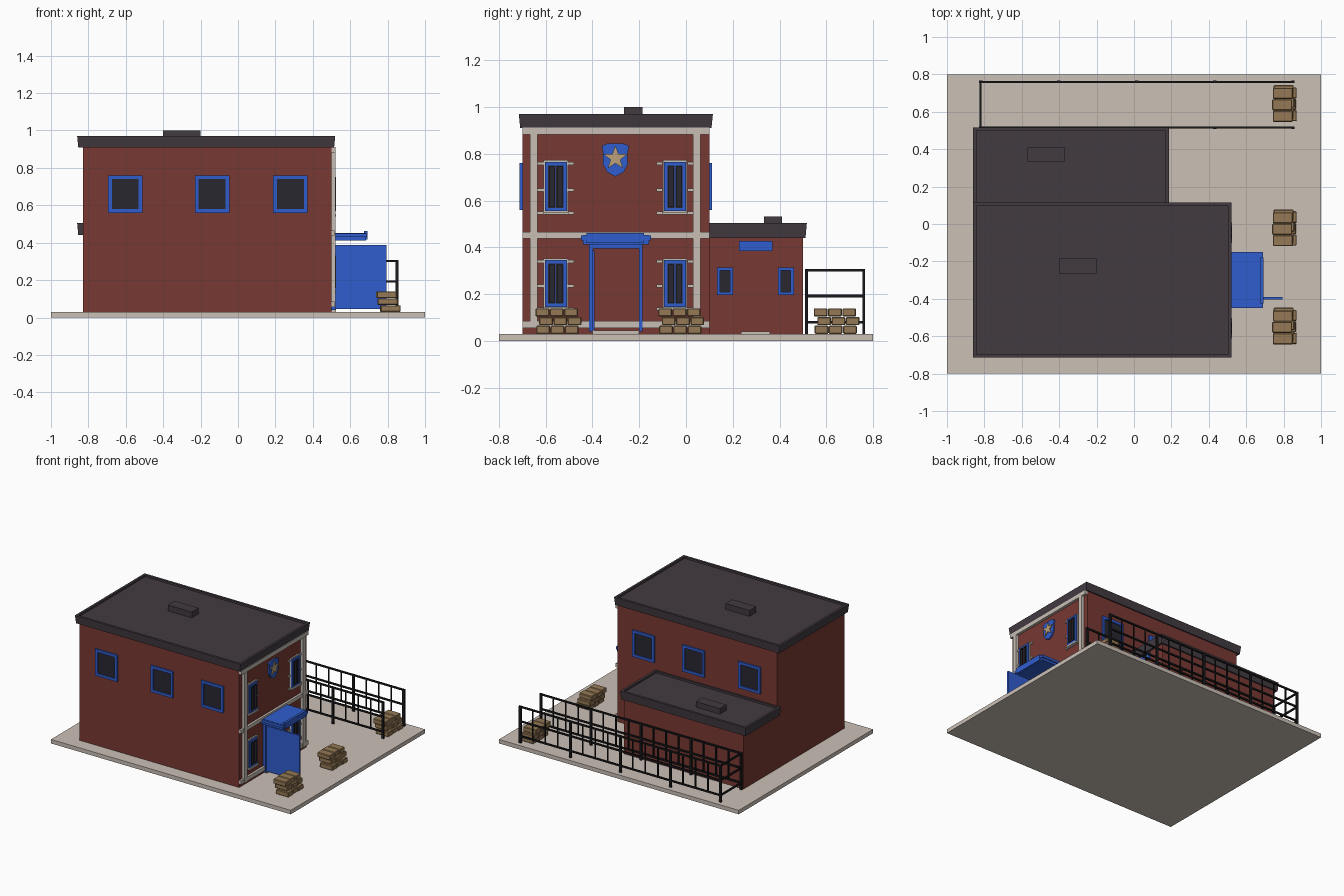
import bpy, bmesh, math
from mathutils import Matrix, Vector

if "Cube" in bpy.data.objects:
    bpy.data.objects.remove(bpy.data.objects["Cube"])


def material(name, rgb):
    m = bpy.data.materials.new(name)
    m.diffuse_color = (*rgb, 1)
    m.use_nodes = True
    m.node_tree.nodes["Principled BSDF"].inputs["Base Color"].default_value = m.diffuse_color
    return m


BRICK = material("brick", (0.19, 0.04, 0.032))
BLUE = material("blue", (0.03, 0.11, 0.62))
SLATE = material("slate", (0.055, 0.043, 0.053))
CREAM = material("cream", (0.58, 0.52, 0.46))
PAVING = material("paving", (0.60, 0.53, 0.47))
DARK = material("dark_glass", (0.022, 0.02, 0.03))
IRON = material("iron", (0.01, 0.01, 0.012))
SACK = material("sack", (0.30, 0.19, 0.09))
GOLD = material("gold", (0.50, 0.36, 0.20))


def finish(name, bm, mat):
    bmesh.ops.recalc_face_normals(bm, faces=bm.faces)
    me = bpy.data.meshes.new(name)
    bm.to_mesh(me)
    bm.free()
    me.materials.append(mat)
    ob = bpy.data.objects.new(name, me)
    bpy.context.collection.objects.link(ob)
    return ob


def boxes(name, mat, *spans):
    """One object from boxes given as (x0, x1, y0, y1, z0, z1)."""
    bm = bmesh.new()
    for x0, x1, y0, y1, z0, z1 in spans:
        c = Vector((x0 + x1, y0 + y1, z0 + z1)) / 2
        mtx = Matrix.Translation(c) @ Matrix.Diagonal((x1 - x0, y1 - y0, z1 - z0, 1))
        bmesh.ops.create_cube(bm, size=1, matrix=mtx)
    return finish(name, bm, mat)


def on_wall(axis, at, out, u0, u1, z0, z1, d0, d1):
    """Box lying on a wall: u along the wall, d outwards from it."""
    a, b = sorted((at + out * d0, at + out * d1))
    return (a, b, u0, u1, z0, z1) if axis == "x" else (u0, u1, a, b, z0, z1)


def ring(axis, at, out, u0, u1, z0, z1, t, d):
    return [on_wall(axis, at, out, *s, 0, d) for s in (
        (u0, u0 + t, z0, z1), (u1 - t, u1, z0, z1),
        (u0 + t, u1 - t, z0, z0 + t), (u0 + t, u1 - t, z1 - t, z1))]


def window(name, axis, at, out, u0, u1, z0, z1, t=0.02, d=0.012):
    boxes(name + "_frame", BLUE, *ring(axis, at, out, u0, u1, z0, z1, t, d))
    boxes(name + "_glass", DARK,
          on_wall(axis, at, out, u0 + t, u1 - t, z0 + t, z1 - t, 0, 0.004))


def roof(name, x0, x1, y0, y1, z0, z1):
    """Slightly flared slab with a sunken deck."""
    bm = bmesh.new()
    mtx = Matrix.Translation(((x0 + x1) / 2, (y0 + y1) / 2, (z0 + z1) / 2)) \
        @ Matrix.Diagonal((x1 - x0, y1 - y0, z1 - z0, 1))
    bmesh.ops.create_cube(bm, size=1, matrix=mtx)
    for v in bm.verts:
        if v.co.z < (z0 + z1) / 2:
            v.co.x += 0.006 if v.co.x < (x0 + x1) / 2 else -0.006
            v.co.y += 0.006 if v.co.y < (y0 + y1) / 2 else -0.006
    bm.normal_update()
    top = [f for f in bm.faces if f.normal.z > 0.9]
    bmesh.ops.inset_region(bm, faces=top, thickness=0.025)
    bmesh.ops.inset_region(bm, faces=top, thickness=0.0005, depth=-0.014)
    return finish(name, bm, SLATE)


def plate(name, mat, outline, x0, x1):
    """Extrude a (y, z) outline along x."""
    bm = bmesh.new()
    f = bm.faces.new([bm.verts.new((x0, y, z)) for y, z in outline])
    ext = bmesh.ops.extrude_face_region(bm, geom=[f])["geom"]
    bmesh.ops.translate(bm, vec=(x1 - x0, 0, 0),
                        verts=[v for v in ext if isinstance(v, bmesh.types.BMVert)])
    return finish(name, bm, mat)


# Ground slab and building masses
WX, AX = 0.50, 0.165
boxes("ground_slab", PAVING, (-1, 1, -0.8, 0.8, 0, 0.03))
boxes("main_walls", BRICK, (-0.83, WX, -0.70, 0.10, 0.03, 0.915))
boxes("annex_walls", BRICK, (-0.83, AX, 0.10, 0.50, 0.03, 0.445))
roof("main_roof", -0.86, 0.52, -0.715, 0.115, 0.91, 0.97)
roof("annex_roof", -0.86, 0.187, 0.095, 0.517, 0.44, 0.505)
boxes("main_roof_vent", SLATE, (-0.40, -0.20, -0.265, -0.185, 0.95, 1.0))
boxes("annex_roof_vent", SLATE, (-0.57, -0.37, 0.333, 0.41, 0.485, 0.533))

# Cream facade trim
boxes("facade_pilasters", CREAM,
      *[(WX, 0.522, y - 0.016, y + 0.016, 0.055, 0.885) for y in (-0.651, 0.047)])
boxes("facade_bands", CREAM,
      (WX, 0.517, -0.70, 0.10, 0.055, 0.085),
      (WX, 0.517, -0.70, 0.10, 0.438, 0.466),
      (WX, 0.520, -0.70, 0.10, 0.883, 0.912))

# Facade windows with surround, sill and two sashes
for level, z0, z1 in (("lower", 0.145, 0.345), ("upper", 0.555, 0.765)):
    for side, y in (("left", -0.557), ("right", -0.047)):
        n = f"{level}_{side}_window"
        boxes(n + "_surround", CREAM,
              *ring("x", WX, 1, y - 0.052, y + 0.052, z0 - 0.008, z1 + 0.008, 0.01, 0.010),
              (WX, 0.525, y - 0.055, y + 0.055, z0 - 0.014, z0 - 0.003))
        boxes(n + "_brackets", CREAM,
              *[(WX, 0.507, y + s * 0.066 - 0.013, y + s * 0.066 + 0.013, z - 0.006, z + 0.006)
                for s in (-1, 1) for z in (z0 - 0.008, z0 + 0.09, z1 - 0.006)])
        window(n, "x", WX, 1, y - 0.047, y + 0.047, z0, z1, 0.014, 0.020)
        boxes(n + "_sashes", DARK,
              *[b for s in (-1, 1) for b in ring("x", WX, 1, *sorted((y + s * 0.002, y + s * 0.033)),
                                                 z0 + 0.014, z1 - 0.014, 0.006, 0.024)])
        boxes(n + "_mullion", BLUE, (WX, 0.520, y - 0.002, y + 0.002, z0 + 0.014, z1 - 0.014))

# Upper windows on both long walls
for wall, at, out in (("front", -0.70, -1), ("back", 0.10, 1)):
    for i, x in enumerate((-0.603, -0.138, 0.28)):
        window(f"{wall}_window_{i}", "y", at, out, x - 0.092, x + 0.092, 0.56, 0.76)

# Shield plaque with a plain star
YC = -0.302
half = [(0, 0.703), (0.035, 0.722), (0.053, 0.755), (0.052, 0.80), (0.058, 0.835), (0.03, 0.845)]
shield = [(YC + u, z) for u, z in half] + [(YC - u, z) for u, z in half[:0:-1]]
plate("shield_plaque", BLUE, shield, WX, 0.512)
star = [(YC + r * math.sin(i * math.pi / 5), 0.782 + r * math.cos(i * math.pi / 5))
        for i, r in enumerate([0.054, 0.022] * 5)]
plate("star_ornament", GOLD, star, 0.510, 0.519)

# Entrance: canopy, jambs, open door leaf, step
boxes("entrance_canopy", BLUE,
      (WX, 0.685, -0.44, -0.158, 0.412, 0.452),
      (WX, 0.690, -0.45, -0.150, 0.430, 0.450))
boxes("canopy_board", BLUE, (0.675, 0.693, -0.425, -0.180, 0.418, 0.462))
boxes("entrance_frame", BLUE,
      (WX, 0.522, -0.415, -0.397, 0.04, 0.415),
      (WX, 0.522, -0.202, -0.185, 0.04, 0.415),
      (WX, 0.522, -0.415, -0.185, 0.395, 0.415))
boxes("open_door", BLUE, (WX, 0.795, -0.403, -0.391, 0.045, 0.387))
boxes("entrance_step", CREAM, (WX, 0.525, -0.40, -0.20, 0.03, 0.045))

# Annex front: door, step, windows, blank sign board
boxes("annex_door", BRICK, (AX, AX + 0.006, 0.236, 0.36, 0.04, 0.355))
boxes("annex_step", CREAM, (AX, AX + 0.02, 0.236, 0.36, 0.03, 0.04))
boxes("annex_sign_board", BLUE, (AX, AX + 0.012, 0.227, 0.37, 0.385, 0.428))
for side, y in (("left", 0.167), ("right", 0.427)):
    window(f"annex_{side}_window", "x", AX, 1, y - 0.034, y + 0.034, 0.197, 0.315, 0.013)

# Iron fence: two long runs joined by one end run
X0, X1, YA, YB = -0.82, 0.85, 0.515, 0.76
posts, rails, bars = [], [], []
for y in (YA, YB):
    for i in range(17):
        x = X0 + (X1 - X0) * i / 16
        if i % 4 == 0:
            posts.append((x - 0.009, x + 0.009, y - 0.006, y + 0.006, 0.03, 0.308))
        else:
            bars.append((x - 0.004, x + 0.004, y - 0.004, y + 0.004, 0.08, 0.30))
    rails += [(X0, X1, y - 0.005, y + 0.005, z - 0.006, z + 0.006) for z in (0.08, 0.192, 0.302)]
rails += [(X0 - 0.005, X0 + 0.005, YA, YB, z - 0.006, z + 0.006) for z in (0.08, 0.192, 0.302)]
boxes("fence_posts", IRON, *posts)
boxes("fence_rails", IRON, *rails)
boxes("fence_bars", IRON, *bars)

# Stacks of sandbags, three layers of three
for n, y in enumerate((-0.55, -0.025, 0.64)):
    bags = []
    for k, (dx, dy) in enumerate(((0.812, 0.0), (0.800, 0.012), (0.792, -0.003))):
        z = 0.03 + 0.037 * k
        for j in (-1, 0, 1):
            c, x = y + dy + j * 0.061, dx + 0.004 * ((j + k) % 2)
            bags.append((x - 0.053, x + 0.053, c - 0.0295, c + 0.0295, z, z + 0.0355))
    ob = boxes(f"sandbag_stack_{n}", SACK, *bags)
    bev = ob.modifiers.new("soft_edges", "BEVEL")
    bev.width, bev.segments = 0.004, 1
